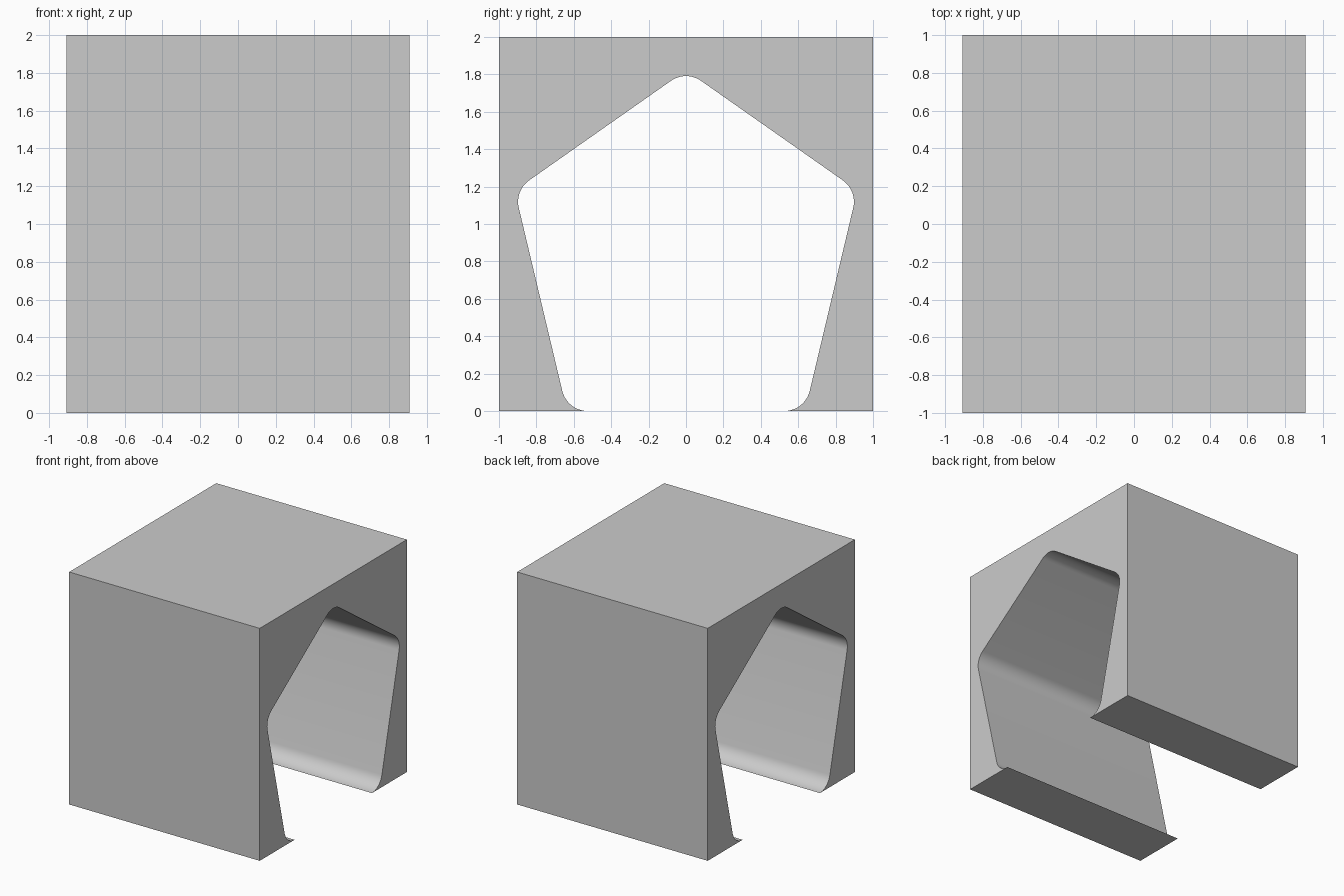
import bpy, bmesh, math
from mathutils import Vector

if "Cube" in bpy.data.objects:
    bpy.data.objects.remove(bpy.data.objects["Cube"])

HALF_X, HALF_Y, HEIGHT = 0.907, 1.0, 2.0
RADIUS, STEPS = 0.14, 10


def fillet(a, corner, b):
    """Arc of points rounding the corner between a and b."""
    c = Vector(corner)
    u = (Vector(a) - c).normalized()
    v = (Vector(b) - c).normalized()
    half = u.angle(v) / 2
    centre = c + (u + v).normalized() * (RADIUS / math.sin(half))
    start = c + u * (RADIUS / math.tan(half)) - centre
    end = c + v * (RADIUS / math.tan(half)) - centre
    sweep = start.angle(end)
    pts = []
    for i in range(STEPS + 1):
        t = i / STEPS
        p = (start * math.sin((1 - t) * sweep) + end * math.sin(t * sweep)) / math.sin(sweep)
        pts.append(centre + p)
    return pts


# Rounded pentagon opening in (y, z), its floor open at z = 0
pentagon = [(0.636, 0), (0.916, 1.179), (0, 1.822), (-0.916, 1.179), (-0.636, 0)]
opening = []
for i, corner in enumerate(pentagon):
    opening += fillet(pentagon[i - 1], corner, pentagon[(i + 1) % 5])

# Block outline wrapped around the opening
outline = opening + [(-HALF_Y, 0), (-HALF_Y, HEIGHT), (HALF_Y, HEIGHT), (HALF_Y, 0)]

# Extrude the section along x
bm = bmesh.new()
face = bm.faces.new([bm.verts.new((-HALF_X, p[0], p[1])) for p in outline])
result = bmesh.ops.extrude_face_region(bm, geom=[face], use_keep_orig=True)
moved = [g for g in result["geom"] if isinstance(g, bmesh.types.BMVert)]
bmesh.ops.translate(bm, verts=moved, vec=(2 * HALF_X, 0, 0))
bmesh.ops.recalc_face_normals(bm, faces=bm.faces)
mesh = bpy.data.meshes.new("tunnel_block")
bm.to_mesh(mesh)
bm.free()

block = bpy.data.objects.new("tunnel_block", mesh)
bpy.context.collection.objects.link(block)
bpy.context.view_layer.objects.active = block
block.select_set(True)
bpy.ops.object.shade_smooth_by_angle(angle=math.radians(30))
